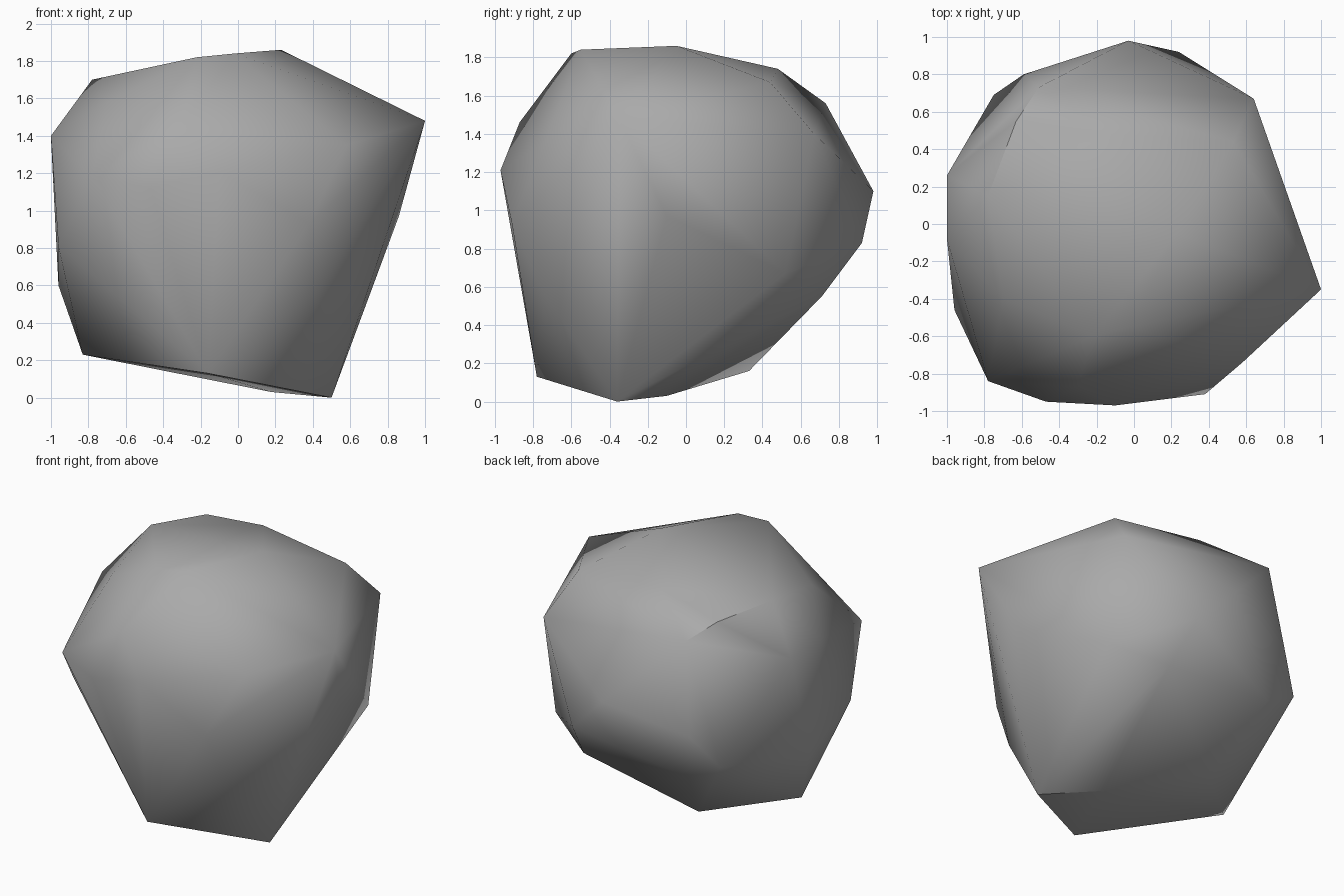
import bpy
import bmesh
import math

# Remove the default cube only
default_cube = bpy.data.objects.get("Cube")
if default_cube:
    bpy.data.objects.remove(default_cube, do_unlink=True)


def make_material(name, colour):
    """Flat material whose viewport and render colours agree."""
    material = bpy.data.materials.new(name)
    material.use_nodes = True
    material.diffuse_color = colour
    shader = material.node_tree.nodes["Principled BSDF"]
    shader.inputs["Base Color"].default_value = colour
    shader.inputs["Roughness"].default_value = 0.9
    return material


def make_hull(name, corner_groups, material):
    """Wrap a chiselled convex skin around groups of corner points."""
    mesh = bpy.data.meshes.new(name)
    bm = bmesh.new()
    for group in corner_groups:
        for corner in group:
            bm.verts.new(corner)
    bmesh.ops.convex_hull(bm, input=bm.verts, use_existing_faces=False)
    # Corners swallowed by the hull are dropped
    loose = [v for v in bm.verts if not v.link_faces]
    bmesh.ops.delete(bm, geom=loose, context="VERTS")
    bmesh.ops.recalc_face_normals(bm, faces=bm.faces)
    bm.to_mesh(mesh)
    bm.free()
    mesh.materials.append(material)
    obj = bpy.data.objects.new(name, mesh)
    bpy.context.collection.objects.link(obj)
    return obj


# Sloping cap of the boulder
crown = [
    (-.22, -.6, 1.82), (-.02, -.55, 1.84), (.23, -.05, 1.86),
    (-.14, .48, 1.74), (.53, .44, 1.67), (-.63, .55, 1.66),
    (-.78, .15, 1.7), (-.7, -.4, 1.58), (-.51, .73, 1.56),
]

# Broad front shoulder and its ridge
front_shoulder = [
    (-.78, -.84, 1.18), (-.47, -.95, 1.12), (-.1, -.97, 1.21),
    (.38, -.91, .93), (.58, -.74, 1.35), (-.3, -.87, 1.46),
    (.42, -.74, .56),
]

# Pointed flank on the left
left_flank = [
    (1, -.35, 1.48), (.86, -.1, .97),
    (.64, .67, 1.4), (.65, .52, .67),
]

# Rounded back
back = [
    (-.03, .98, 1.1), (.24, .92, .83), (.3, .71, .55),
    (-.59, .8, .93), (-.75, .69, .72), (-.52, .71, .59),
]

# Steep flank on the right
right_flank = [
    (-1, -.08, 1.4), (-1, .26, 1.39),
    (-.96, -.46, .81), (-.96, 0, .6),
]

# Tilted underside
base = [
    (.5, -.36, 0), (-.16, -.78, .13), (-.83, -.1, .23),
    (-.33, .33, .16), (.18, -.1, .03),
]

stone_grey = make_material("stone grey", (.4, .4, .4, 1))
boulder = make_hull(
    "boulder",
    [crown, front_shoulder, left_flank, back, right_flank, base],
    stone_grey,
)

# Soft facets with crisp ridges
bpy.ops.object.select_all(action="DESELECT")
boulder.select_set(True)
bpy.context.view_layer.objects.active = boulder
bpy.ops.object.shade_smooth_by_angle(angle=math.radians(40))
